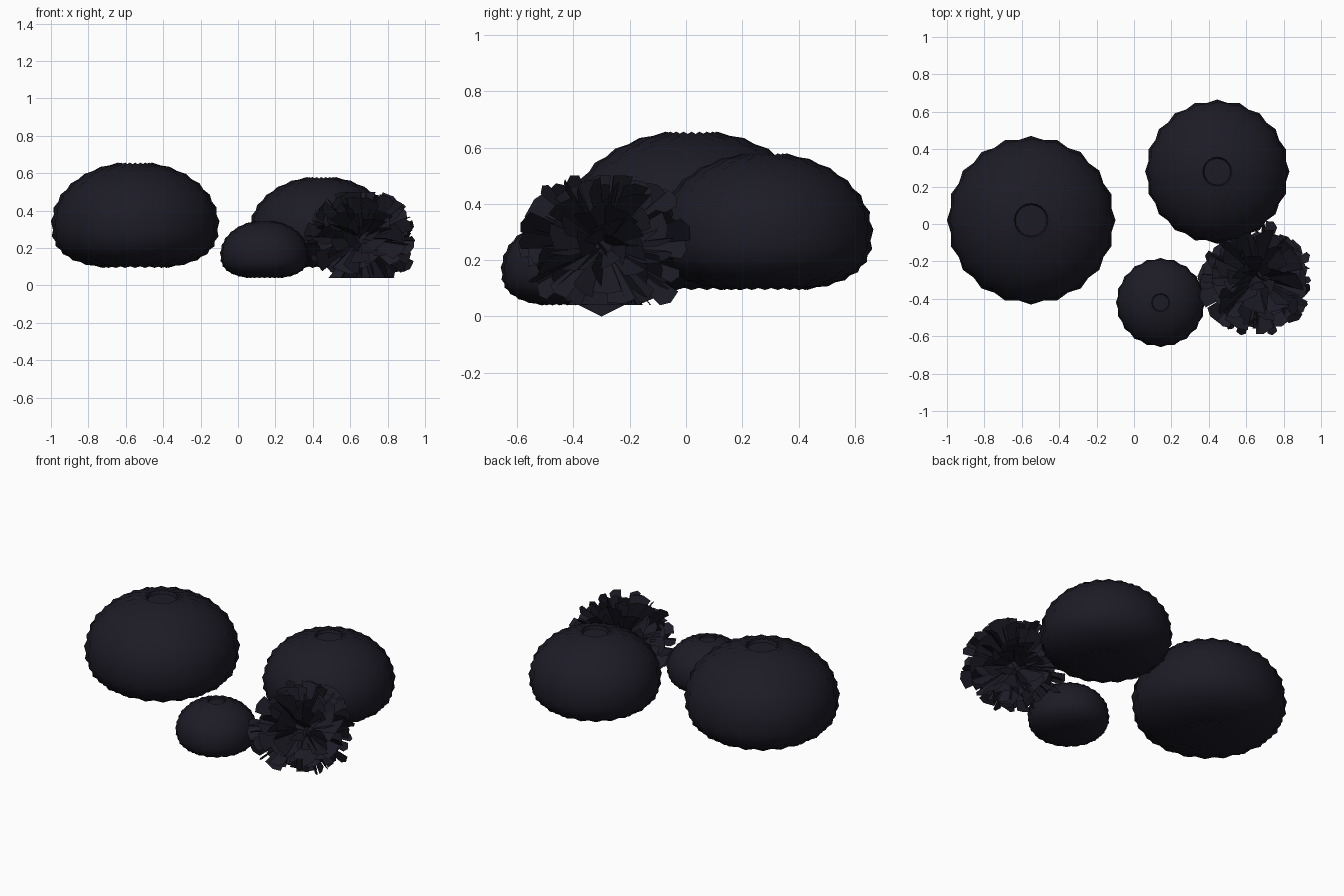
import bpy, bmesh, math, random
from mathutils import Vector

if "Cube" in bpy.data.objects:
    bpy.data.objects.remove(bpy.data.objects["Cube"])

random.seed(4)
mat = bpy.data.materials.new("dark_shell")
mat.diffuse_color = (0.012, 0.011, 0.019, 1)
mat.use_nodes = True
mat.node_tree.nodes["Principled BSDF"].inputs["Base Color"].default_value = mat.diffuse_color


def finish(name, bm, smooth):
    me = bpy.data.meshes.new(name)
    bm.to_mesh(me)
    bm.free()
    me.materials.append(mat)
    ob = bpy.data.objects.new(name, me)
    bpy.context.collection.objects.link(ob)
    if smooth:
        for p in me.polygons:
            p.use_smooth = True
    return ob


# Urchin shell: squashed body with meridian rows of low bumps and a top dimple
def shell(name, cx, cy, R, z0, z1, rows=20):
    bm = bmesh.new()
    H, seg, rings = z1 - z0, rows * 2, 24
    grid = []
    for j in range(rings + 1):
        a = -math.pi / 2 * 0.82 + j / rings * math.pi / 2 * (0.82 + 0.87)
        s, c = math.sin(a), math.cos(a)
        if s < 0:
            r, t = c ** (2 / 2.7), 0.42 - 0.42 * (-s) ** (2 / 2.7)
        else:
            r, t = c, 0.42 + 0.58 * s
        ring = []
        for i in range(seg):
            bump = 0.012 * (i % 2 == 0) + 0.026 * (i % 2 == 0 and j % 2 == 0)
            k = R * r * (0.965 + bump)
            ang = math.tau * i / seg + math.pi / 2
            ring.append(bm.verts.new((cx + k * math.cos(ang), cy + k * math.sin(ang),
                                      z0 + H * t + R * bump * 0.5 * s)))
        grid.append(ring)
    for lo, hi in zip(grid, grid[1:]):
        for i in range(seg):
            k = (i + 1) % seg
            bm.faces.new((lo[i], lo[k], hi[k], hi[i]))
    bm.faces.new(grid[0][::-1])
    # recessed disc on top
    rim = grid[-1]
    inner = [bm.verts.new((cx + (v.co.x - cx) * 0.92, cy + (v.co.y - cy) * 0.92,
                           z1 - 0.05 * R)) for v in rim]
    for i in range(seg):
        k = (i + 1) % seg
        bm.faces.new((rim[i], rim[k], inner[k], inner[i]))
    bm.faces.new(inner)
    ob = finish(name, bm, True)
    bpy.context.view_layer.objects.active = ob
    ob.select_set(True)
    bpy.ops.object.shade_smooth_by_angle(angle=math.radians(40))
    ob.select_set(False)


shell("large_shell", -0.55, 0.02, 0.45, 0.095, 0.655)
shell("medium_shell", 0.445, 0.28, 0.385, 0.095, 0.578)
shell("small_shell", 0.142, -0.42, 0.238, 0.04, 0.345)

# Spiny cluster: flat blades that widen outward from a common centre
bm = bmesh.new()
centre = Vector((0.66, -0.29, 0.25))
N = 170


def blade(d, side, length, w):
    def put(u, s):
        p = d * u + side * s
        p.x, p.y = max(-0.325, min(0.335, p.x)), max(-0.305, min(0.305, p.y))
        p.z = max(-0.21, min(0.25, p.z * 0.88))
        return bm.verts.new(centre + p)
    bm.faces.new([put(0.04, -0.012), put(length, -w), put(length * 1.04, w * 0.2),
                  put(length * 0.98, w), put(0.04, 0.012)])


for n in range(N):
    z = 1 - 2 * (n + 0.5) / N
    r, a = math.sqrt(1 - z * z), n * 2.39996
    d = Vector((r * math.cos(a), r * math.sin(a), z))
    side = d.cross(Vector((random.uniform(-1, 1), random.uniform(-1, 1),
                           random.uniform(-1, 1)))).normalized()
    blade(d, side, random.uniform(0.23, 0.32), random.uniform(0.035, 0.07))
# lowest spine, touching the ground
bm.faces.new([bm.verts.new(p) for p in
              ((0.66, -0.42, 0.06), (0.66, -0.3, 0.0), (0.66, -0.18, 0.06), (0.66, -0.3, 0.22))])
finish("spiny_urchin", bm, False)

# Core of the cluster
bm = bmesh.new()
bmesh.ops.create_icosphere(bm, subdivisions=2, radius=0.09)
bmesh.ops.translate(bm, verts=bm.verts, vec=centre)
finish("urchin_core", bm, True)
